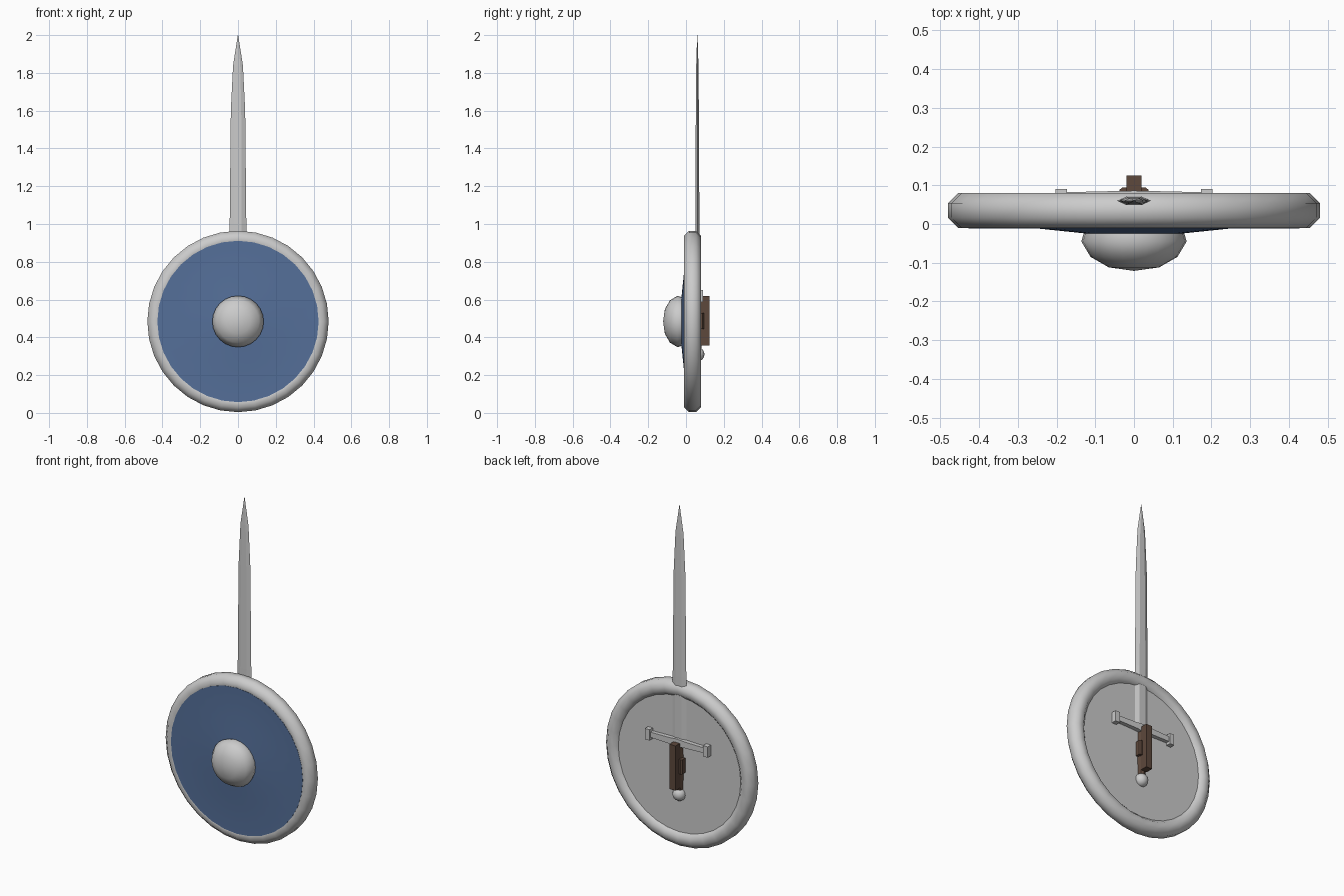
import bpy, bmesh, math
from mathutils import Vector, Matrix

if "Cube" in bpy.data.objects:
    bpy.data.objects.remove(bpy.data.objects["Cube"])

CZ = 0.484      # height of the shield centre
SY = 0.06       # depth of the sword axis


def material(name, rgb):
    m = bpy.data.materials.new(name)
    m.diffuse_color = (*rgb, 1)
    m.use_nodes = True
    m.node_tree.nodes["Principled BSDF"].inputs["Base Color"].default_value = m.diffuse_color
    return m


BLUE = material("blue_paint", (0.09, 0.16, 0.32))
BROWN = material("brown_leather", (0.11, 0.065, 0.045))


def finish(bm, name, mat=None, smooth=None):
    bmesh.ops.recalc_face_normals(bm, faces=bm.faces)
    me = bpy.data.meshes.new(name)
    bm.to_mesh(me)
    bm.free()
    ob = bpy.data.objects.new(name, me)
    bpy.context.collection.objects.link(ob)
    if mat:
        me.materials.append(mat)
    if smooth:
        bpy.ops.object.select_all(action='DESELECT')
        ob.select_set(True)
        bpy.context.view_layer.objects.active = ob
        bpy.ops.object.shade_smooth_by_angle(angle=math.radians(smooth))
    return ob


def lathe(name, profile, steps, mat=None, closed=False, smooth=50):
    """Turn an (r, y) profile around the shield's y axis."""
    bm = bmesh.new()
    vs = [bm.verts.new((r, y, CZ)) for r, y in profile]
    pairs = list(zip(vs, vs[1:])) + ([(vs[-1], vs[0])] if closed else [])
    edges = [bm.edges.new(p) for p in pairs]
    bmesh.ops.spin(bm, geom=vs + edges, cent=(0, 0, CZ), axis=(0, 1, 0),
                   angle=math.tau, steps=steps)
    bmesh.ops.remove_doubles(bm, verts=bm.verts, dist=1e-5)
    return finish(bm, name, mat, smooth)


def loft(name, rings, mat=None, smooth=None):
    """Skin a list of equal-length point rings and cap the ends."""
    bm = bmesh.new()
    rows = [[bm.verts.new(p) for p in ring] for ring in rings]
    n = len(rows[0])
    for a, b in zip(rows, rows[1:]):
        for i in range(n):
            j = (i + 1) % n
            bm.faces.new((a[i], a[j], b[j], b[i]))
    bm.faces.new(rows[0])
    bm.faces.new(rows[-1])
    bmesh.ops.remove_doubles(bm, verts=bm.verts, dist=1e-5)
    return finish(bm, name, mat, smooth)


def box(name, lo, hi, mat=None):
    lo, hi = Vector(lo), Vector(hi)
    bm = bmesh.new()
    bmesh.ops.create_cube(bm, size=1, matrix=Matrix.Translation((lo + hi) / 2)
                          @ Matrix.Diagonal((*(hi - lo), 1)))
    return finish(bm, name, mat)


# Shield: octagonal-section rim, blue front, plain back, domed boss
k = 0.045 / math.cos(math.pi / 8)
octagon = [(0.435 + k * math.cos(a), 0.035 + k * math.sin(a))
           for a in (math.pi / 8 + i * math.pi / 4 for i in range(8))]
lathe("shield_rim", octagon, 32, closed=True)
lathe("shield_front", [(0, -0.027), (0.12, -0.025), (0.25, -0.0115),
                       (0.427, -0.0112), (0.427, 0.03), (0, 0.03)], 32, BLUE)
lathe("shield_back", [(0, 0.02), (0.425, 0.02), (0.425, 0.06), (0, 0.06)], 32)
lathe("shield_boss", [(0, -0.121), (0.065, -0.112), (0.112, -0.085),
                      (0.136, -0.045), (0.127, -0.015), (0, -0.015)], 24)

# Sword blade: flattened hexagon section tapering to a point
stations = [(0.60, 0.045, 0.011), (1.00, 0.044, 0.011), (1.60, 0.038, 0.008),
            (1.84, 0.026, 0.006), (2.0, 0.001, 0.001)]
loft("sword_blade", [[(x * w, SY + y * t, z) for x, y in
                      ((-1, 0), (-0.45, -1), (0.45, -1), (1, 0), (0.45, 1), (-0.45, 1))]
                     for z, w, t in stations])

# Crossguard: waisted bar with square end blocks
bar = [(-0.18, 0.015, 0.022), (-0.05, 0.018, 0.025), (0, 0.023, 0.026),
       (0.05, 0.018, 0.025), (0.18, 0.015, 0.022)]
loft("crossguard", [[(x, SY + sy * t, 0.618 + sz * h) for sy, sz in
                     ((-1, -1), (1, -1), (1, 1), (-1, 1))] for x, h, t in bar])
for side, s in (("left", -1), ("right", 1)):
    x = 0.188 * s
    box(f"crossguard_end_{side}", (x - 0.015, SY - 0.03, 0.587), (x + 0.015, SY + 0.03, 0.65))

# Sword grip and round pommel
loft("sword_grip", [[(r * math.cos(a), SY + r * math.sin(a), z)
                     for a in (i * math.tau / 8 for i in range(8))]
                    for z, r in ((0.335, 0.022), (0.47, 0.027), (0.605, 0.022))], BROWN)
bm = bmesh.new()
bmesh.ops.create_uvsphere(bm, u_segments=16, v_segments=8, radius=0.038,
                          matrix=Matrix.Translation((0, SY, 0.31)))
finish(bm, "sword_pommel", smooth=50)

# Shield handle with its chamfered mounting band
box("shield_handle", (-0.02, 0.08, 0.358), (0.02, 0.125, 0.62), BROWN)
loft("handle_band", [[(-0.038, 0.05, z), (0.038, 0.05, z), (0.038, 0.088, z),
                      (0.03, 0.094, z), (-0.03, 0.094, z), (-0.038, 0.088, z)]
                     for z in (0.445, 0.53)], BROWN)
